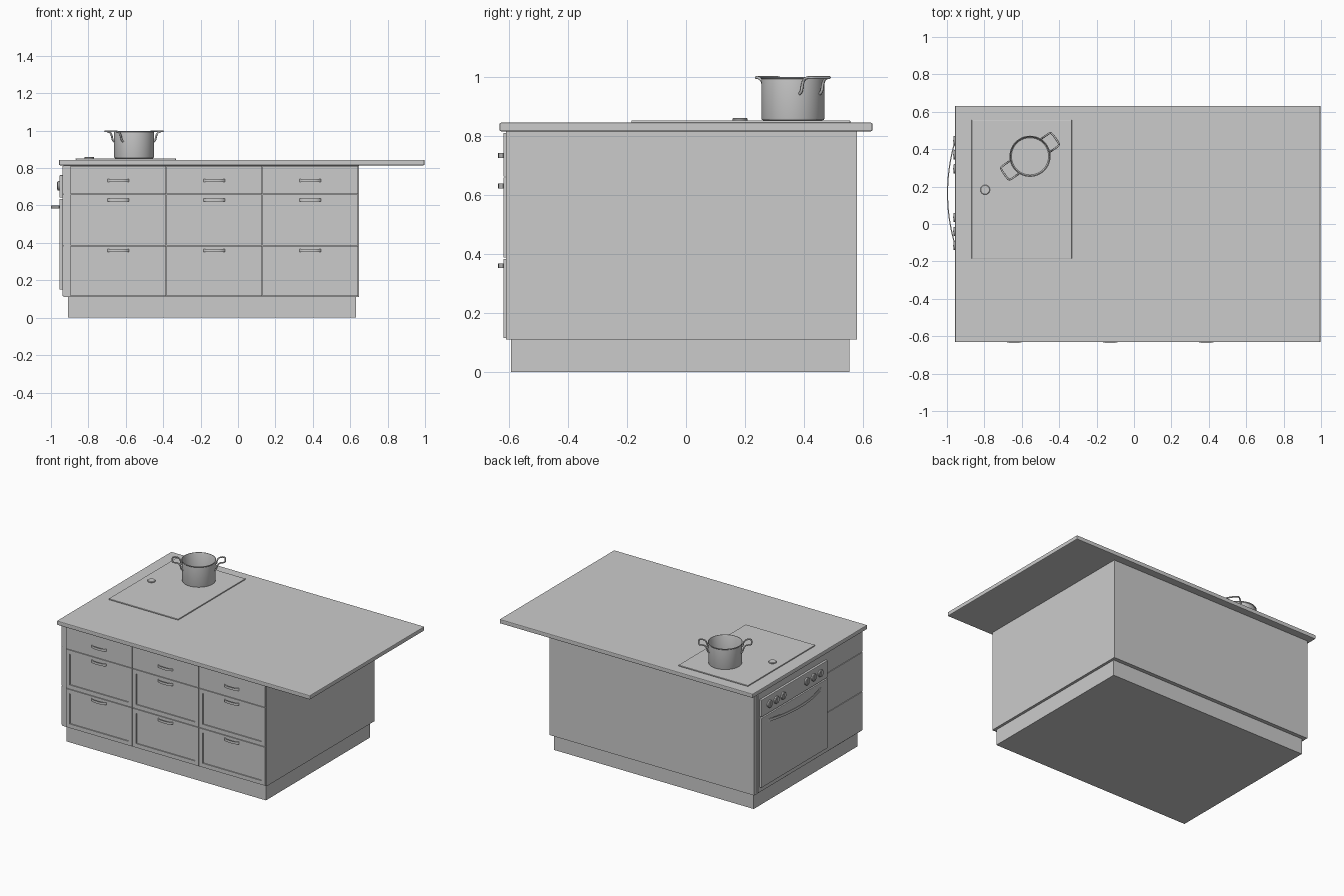
import bpy, bmesh, math
from mathutils import Vector, Matrix

if "Cube" in bpy.data.objects:
    bpy.data.objects.remove(bpy.data.objects["Cube"])


def finish(name, bm, smooth=False):
    bmesh.ops.recalc_face_normals(bm, faces=bm.faces[:])
    me = bpy.data.meshes.new(name)
    bm.to_mesh(me)
    bm.free()
    ob = bpy.data.objects.new(name, me)
    bpy.context.collection.objects.link(ob)
    if smooth:
        bpy.ops.object.select_all(action='DESELECT')
        ob.select_set(True)
        bpy.context.view_layer.objects.active = ob
        bpy.ops.object.shade_smooth_by_angle(angle=math.radians(35))
    return ob


def box(name, x, y, z, bevel=0, frame=0):
    """Box from min/max ranges; frame = width of a recessed-panel border on the front."""
    bm = bmesh.new()
    size = (x[1] - x[0], y[1] - y[0], z[1] - z[0])
    mid = (sum(x) / 2, sum(y) / 2, sum(z) / 2)
    bmesh.ops.create_cube(bm, size=1, matrix=Matrix.Translation(mid) @ Matrix.Diagonal((*size, 1)))
    if frame:
        bm.normal_update()
        f = min(bm.faces, key=lambda f: f.normal.y)
        bmesh.ops.inset_individual(bm, faces=[f], thickness=frame, depth=0)
        bmesh.ops.inset_individual(bm, faces=[f], thickness=0.0005, depth=-0.007)
    ob = finish(name, bm)
    if bevel:
        m = ob.modifiers.new("soft_edges", 'BEVEL')
        m.width, m.segments = bevel, 2
    return ob


def strap(name, pts, height, thick):
    """Flat bar swept along a horizontal path, with vertical faces."""
    bm = bmesh.new()
    pts = [Vector(p) for p in pts]
    rings = []
    for i, p in enumerate(pts):
        t = (pts[min(i + 1, len(pts) - 1)] - pts[max(i - 1, 0)]).normalized()
        n = Vector((-t.y, t.x, 0)) * thick / 2
        u = Vector((0, 0, height / 2))
        rings.append([bm.verts.new(q) for q in (p + n + u, p - n + u, p - n - u, p + n - u)])
    for a, b in zip(rings, rings[1:]):
        for k in range(4):
            bm.faces.new((a[k], a[(k + 1) % 4], b[(k + 1) % 4], b[k]))
    bm.faces.new(rings[0])
    bm.faces.new(rings[-1][::-1])
    return finish(name, bm, True)


def lathe(name, profile, matrix, steps=48):
    """Revolve an (r, z) profile; the first and last points lie on the axis."""
    bm = bmesh.new()
    vs = [bm.verts.new((r, 0, z)) for r, z in profile]
    es = [bm.edges.new(e) for e in zip(vs, vs[1:])]
    bmesh.ops.spin(bm, geom=vs + es, cent=(0, 0, 0), axis=(0, 0, 1), angle=2 * math.pi,
                   steps=steps, use_merge=True)
    bmesh.ops.remove_doubles(bm, verts=bm.verts[:], dist=1e-5)
    bmesh.ops.transform(bm, matrix=matrix, verts=bm.verts[:])
    return finish(name, bm, True)


# Island body and overhanging worktop
box("plinth", (-0.91, 0.63), (-0.592, 0.553), (0, 0.112))
box("cabinet_body", (-0.932, 0.648), (-0.609, 0.58), (0.11, 0.817))
box("worktop", (-0.957, 0.997), (-0.632, 0.632), (0.815, 0.844), 0.005)

# Drawers: flat top row, framed lower rows, each with a bowed pull
rows = [(0.115, 0.383, 0.36), (0.387, 0.658, 0.63), (0.662, 0.81, 0.733)]
for c, cx in enumerate((-0.64, -0.127, 0.386)):
    for r, (z0, z1, hz) in enumerate(rows):
        box(f"drawer_{c}_{r}", (cx - 0.2545, cx + 0.2545), (-0.618, -0.608), (z0, z1),
            frame=0.04 if r < 2 else 0)
        path = [(cx + 0.055 * s, -0.617 - 0.016 * (1 - s ** 4), hz)
                for s in [k / 8 - 1 for k in range(17)]]
        strap(f"drawer_pull_{c}_{r}", path, 0.016, 0.006)

# Plain panels beside the oven on the left end
for r, (z0, z1, hz) in enumerate(rows):
    box(f"end_panel_{r}", (-0.937, -0.93), (-0.607, -0.222), (z0, z1))

# Oven in the left end
OY = 0.165
box("oven_surround", (-0.938, -0.93), (OY - 0.383, OY + 0.383), (0.115, 0.805))
box("oven_door", (-0.955, -0.936), (OY - 0.365, OY + 0.365), (0.15, 0.635), 0.004)
box("oven_control_panel", (-0.955, -0.936), (OY - 0.365, OY + 0.365), (0.642, 0.762), 0.004)
strap("oven_handle", [(-0.953 - 0.044 * (1 - (k / 12 - 1) ** 2), OY + 0.29 * (k / 12 - 1), 0.592)
                      for k in range(25)], 0.018, 0.006)
knob = [(0, 0), (0.025, 0), (0.025, 0.008), (0.022, 0.011), (0, 0.011)]
for i, d in enumerate((-0.28, -0.205, -0.13, 0.13, 0.205, 0.28)):
    M = Matrix.Translation((-0.955, OY + d, 0.705)) @ Matrix.Rotation(-math.pi / 2, 4, 'Y')
    lathe(f"oven_knob_{i}", knob, M, 32)
    box(f"oven_knob_grip_{i}", (-0.969, -0.964), (OY + d - 0.004, OY + d + 0.004), (0.685, 0.725))

# Cooktop with its control disc
box("cooktop", (-0.868, -0.332), (-0.185, 0.557), (0.843, 0.852), 0.003)
disc = [(0, 0), (0.025, 0), (0.026, 0.006), (0.023, 0.009), (0, 0.009)]
lathe("cooktop_control", disc, Matrix.Translation((-0.796, 0.183, 0.851)), 32)

# Hollow pot with rounded base and rolled rim
PC = Vector((-0.556, 0.362, 0))
pot = [(0, 0.852), (0.100, 0.852), (0.105, 0.854), (0.107, 0.859), (0.107, 0.992), (0.110, 0.996),
       (0.110, 0.999), (0.106, 0.999), (0.103, 0.992), (0.103, 0.861), (0.099, 0.857), (0, 0.857)]
lathe("pot", pot, Matrix.Translation(PC), 64)

# Pot loop handles rising from the wall to rim height
half = [(0.100, 0.042, 0.942), (0.111, 0.042, 0.948), (0.115, 0.042, 0.972), (0.126, 0.042, 0.991),
        (0.145, 0.042, 0.997), (0.160, 0.041, 0.997), (0.167, 0.032, 0.997)]
loop = half + [(r, -w, z) for r, w, z in reversed(half)]
for i, a in enumerate((35, 215)):
    cu = bpy.data.curves.new("pot_handle", 'CURVE')
    cu.dimensions = '3D'
    cu.bevel_depth, cu.bevel_resolution, cu.use_fill_caps = 0.005, 2, True
    sp = cu.splines.new('NURBS')
    sp.points.add(len(loop) - 1)
    for p, co in zip(sp.points, loop):
        p.co = (*co, 1)
    sp.order_u, sp.use_endpoint_u, sp.resolution_u = 3, True, 4
    ob = bpy.data.objects.new(f"pot_handle_{i}", cu)
    ob.location = PC
    ob.rotation_euler.z = math.radians(a)
    bpy.context.collection.objects.link(ob)
